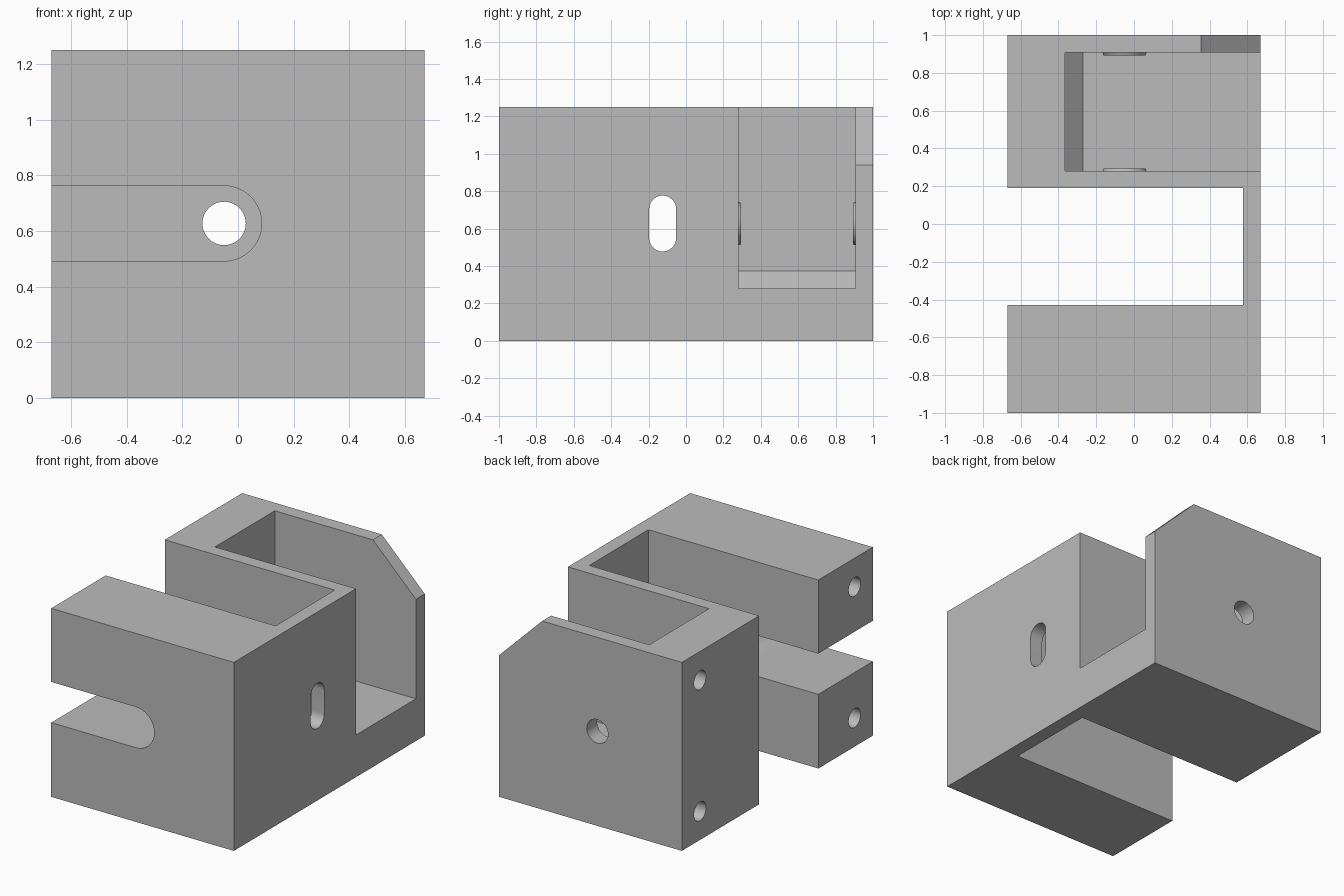
import bpy
import bmesh
import math

default = bpy.data.objects.get("Cube")
if default:
    bpy.data.objects.remove(default, do_unlink=True)

grey = bpy.data.materials.new("printed grey")
grey.use_nodes = True
grey.diffuse_color = (0.5, 0.5, 0.5, 1)
grey.node_tree.nodes["Principled BSDF"].inputs["Base Color"].default_value = (0.5, 0.5, 0.5, 1)


def prism(name, outline, axis, start, end):
    """Extrude a 2D outline along an axis; outline axes are the other two in xyz order."""
    bm = bmesh.new()

    def place(p, t):
        co = list(p)
        co.insert(axis, t)
        return bm.verts.new(co)

    rings = [[place(p, t) for p in outline] for t in (start, end)]
    for ring in rings:
        bm.faces.new(ring)
    n = len(outline)
    for i in range(n):
        j = (i + 1) % n
        bm.faces.new((rings[0][i], rings[0][j], rings[1][j], rings[1][i]))
    bmesh.ops.recalc_face_normals(bm, faces=bm.faces)
    mesh = bpy.data.meshes.new(name)
    bm.to_mesh(mesh)
    bm.free()
    mesh.materials.append(grey)
    obj = bpy.data.objects.new(name, mesh)
    bpy.context.collection.objects.link(obj)
    return obj


def rect(a0, a1, b0, b1):
    return [(a0, b0), (a1, b0), (a1, b1), (a0, b1)]


def arc(cx, cy, r, a0, a1, steps):
    angles = [math.radians(a0 + (a1 - a0) * i / steps) for i in range(steps + 1)]
    return [(cx + r * math.cos(a), cy + r * math.sin(a)) for a in angles]


def circle(cx, cy, r, steps=48):
    return arc(cx, cy, r, 0, 360, steps)[:-1]


def combine(tool, operation):
    mod = body.modifiers.new(tool.name, 'BOOLEAN')
    mod.operation = operation
    mod.solver = 'EXACT'
    mod.object = tool
    bpy.context.view_layer.objects.active = body
    bpy.ops.object.modifier_apply(modifier=mod.name)
    bpy.data.objects.remove(tool, do_unlink=True)


X, Y, H = 0.67, 1.0, 1.25
OUT = 0.1
HX, HZ = -0.05, 0.627     # axis of the cross hole

body = prism("bracket_body", rect(-X, X, -Y, Y), 2, 0, H)

# Vertical channel separating the front arm from the rear box
combine(prism("channel", rect(-X - OUT, 0.577, -0.43, 0.19), 2, -OUT, H + OUT), 'DIFFERENCE')

# Rear pocket, open at the top and at +x, with a sloped inner floor edge
pocket = [(-0.365, H + OUT), (-0.365, 0.375), (-0.27, 0.28), (X + OUT, 0.28), (X + OUT, H + OUT)]
combine(prism("pocket", pocket, 1, 0.28, 0.907), 'DIFFERENCE')

# Sloped corner of the back wall
corner = [(0.355, H), (X, 0.94), (X + OUT, 0.94), (X + OUT, H + OUT), (0.355, H + OUT)]
combine(prism("corner", corner, 1, 0.8, Y + OUT), 'DIFFERENCE')

# Open-ended slot in the front arm
slot = [(-X - OUT, HZ - 0.135)] + arc(HX, HZ, 0.135, -90, 90, 32) + [(-X - OUT, HZ + 0.135)]
combine(prism("arm_slot", slot, 1, -Y - OUT, -0.3), 'DIFFERENCE')

# Tapered bosses on both pocket walls
for wall, side in ((0.28, 1), (0.907, -1)):
    boss = prism("boss", circle(HX, HZ, 0.125), 1, wall - side * 0.02, wall + side * 0.015)
    for v in boss.data.vertices:
        if abs(v.co.y - wall) < 0.018:
            v.co.x = HX + (v.co.x - HX) * 0.88
            v.co.z = HZ + (v.co.z - HZ) * 0.88
    combine(boss, 'UNION')

# Cross hole through both pocket walls
combine(prism("cross_hole", circle(HX, HZ, 0.078), 1, 0.1, Y + OUT), 'DIFFERENCE')

# Upright rounded window in the +x wall
window = arc(-0.125, 0.705, 0.072, 0, 180, 20) + arc(-0.125, 0.55, 0.072, 180, 360, 20)
combine(prism("window", window, 0, 0.5, X + OUT), 'DIFFERENCE')

# Four blind fixing holes in the -x end
for y in (-0.81, 0.81):
    for z in (0.19, 1.06):
        combine(prism("fixing_hole", circle(y, z, 0.0625, 32), 0, -X - OUT, -X + 0.25), 'DIFFERENCE')

bpy.ops.object.select_all(action='DESELECT')
body.select_set(True)
bpy.context.view_layer.objects.active = body
bpy.ops.object.shade_smooth_by_angle(angle=math.radians(25))
